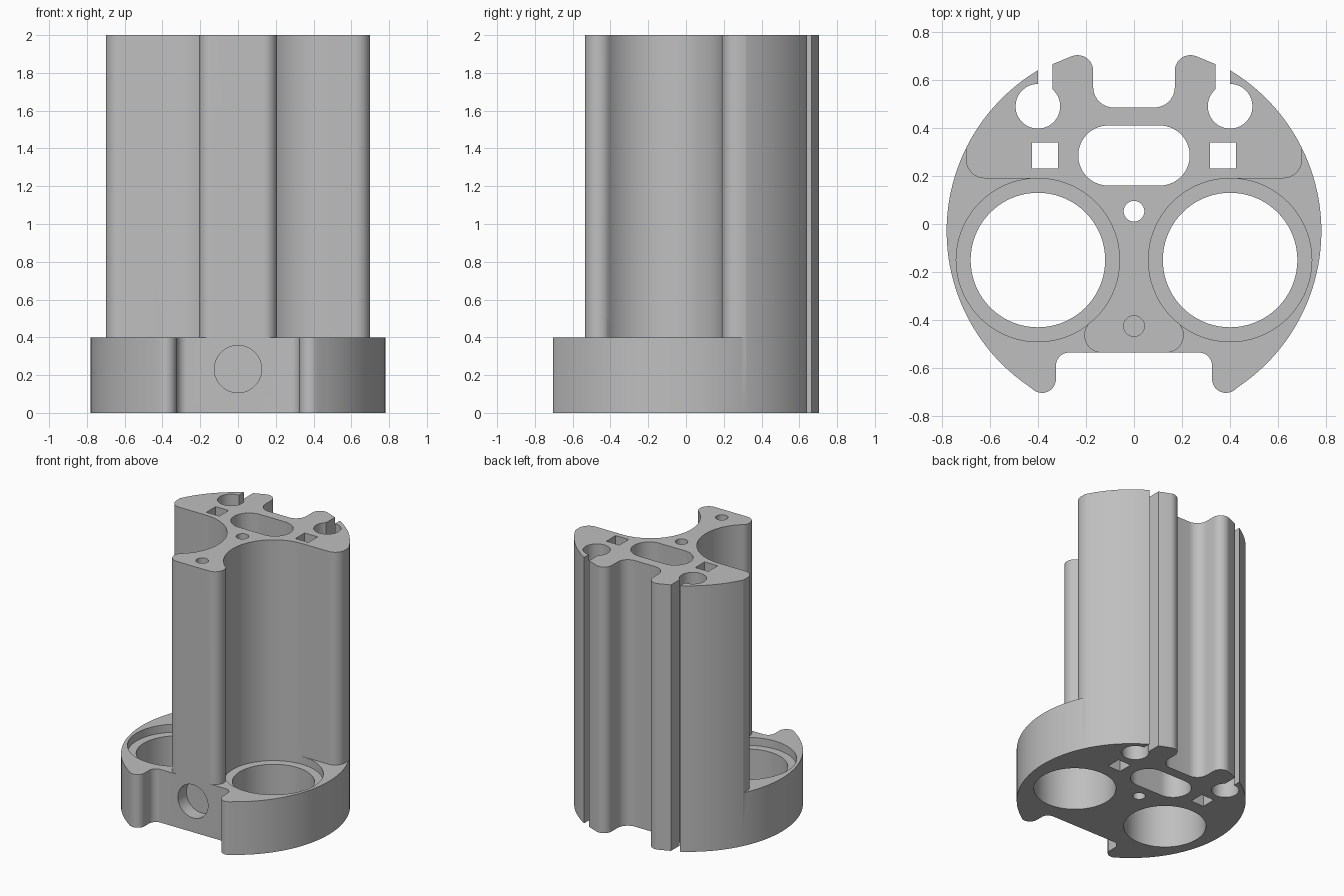
import bpy, bmesh
from math import sin, cos, tan, radians
from mathutils import Vector, Matrix

if "Cube" in bpy.data.objects:
    bpy.data.objects.remove(bpy.data.objects["Cube"], do_unlink=True)

HEIGHT, BASE = 2.0, 0.4
WELL = (0.4, -0.15)

grey = bpy.data.materials.new("plain grey")
grey.use_nodes = True
grey.diffuse_color = (0.52, 0.52, 0.52, 1)
grey.node_tree.nodes["Principled BSDF"].inputs["Base Color"].default_value = (0.52, 0.52, 0.52, 1)


def arc(centre, r, start, end, step=5):
    n = max(2, round(abs(end - start) / step))
    angles = [radians(start + (end - start) * i / n) for i in range(n + 1)]
    return [(centre[0] + r * cos(a), centre[1] + r * sin(a)) for a in angles]


def fillet(before, corner, after, r, n=10):
    """Points of a rounded corner between two straight edges."""
    c = Vector(corner)
    u, v = (Vector(before) - c).normalized(), (Vector(after) - c).normalized()
    half = u.angle(v) / 2
    centre = c + (u + v).normalized() * (r / sin(half))
    a = c + u * (r / tan(half)) - centre
    b = c + v * (r / tan(half)) - centre
    turn = a.angle_signed(b)
    return [tuple(centre + Matrix.Rotation(-turn * i / n, 2) @ a) for i in range(n + 1)]


def circle(centre, r):
    return arc(centre, r, 0, 360)[:-1]


def mirrored(points):
    return [(-x, y) for x, y in reversed(points)]


def prism(name, outline, low, high):
    bm = bmesh.new()
    face = bm.faces.new([bm.verts.new((x, y, low)) for x, y in outline])
    top = bmesh.ops.extrude_face_region(bm, geom=[face])["geom"]
    bmesh.ops.translate(bm, vec=(0, 0, high - low),
                        verts=[g for g in top if isinstance(g, bmesh.types.BMVert)])
    bmesh.ops.recalc_face_normals(bm, faces=bm.faces)
    mesh = bpy.data.meshes.new(name)
    bm.to_mesh(mesh)
    bm.free()
    obj = bpy.data.objects.new(name, mesh)
    bpy.context.collection.objects.link(obj)
    mesh.materials.append(grey)
    return obj


def cut(body, cutter):
    cutter.hide_render = True
    mod = body.modifiers.new("cut", "BOOLEAN")
    mod.operation, mod.solver, mod.object = "DIFFERENCE", "EXACT", cutter
    bpy.context.view_layer.objects.active = body
    bpy.ops.object.modifier_apply(modifier=mod.name)
    bpy.data.objects.remove(cutter, do_unlink=True)


# Right half of the outline: front notch, foot, round side, slotted hole, rear lug
half = fillet((0, -0.535), (0.325, -0.535), (0.325, -0.645), 0.055)
half += arc((0.383, -0.645), 0.058, 180, 302, 10)
half += arc((0, -0.03), 0.78, -58, 59.2, 2.5)[1:]
half += arc((0.4, 0.49), 0.093, 90, -230, 8)
half += [(0.34, 0.665)]
half += fillet((0.34, 0.665), (0.17, 0.735), (0.17, 0.485), 0.065)
half += fillet((0.17, 0.7), (0.17, 0.485), (0, 0.485), 0.085)
body = prism("holder_body", half + mirrored(half), 0, HEIGHT)

# Space above the base on each side, leaving the tall tower
side = arc((0.135, -0.463), 0.072, -90, 50)
side += arc(WELL, 0.34, 230, 90)
side += fillet((0.4, 0.19), (0.7, 0.19), (0.7, 0.32), 0.08)
side += [(0.7, 0.32), (1, 0.32), (1, -1), (0.135, -1)]
# Front strip between the feet is already open, so two side cutters are enough
cut(body, prism("side_space", side, BASE, HEIGHT + 0.1))
cut(body, prism("side_space", mirrored(side), BASE, HEIGHT + 0.1))

# Wells with a stepped rim, and square holes
for s in (1, -1):
    def flip(points):
        return points if s == 1 else mirrored(points)
    cut(body, prism("rim_step", flip(circle(WELL, 0.34)), BASE - 0.06, BASE + 0.1))
    cut(body, prism("well", flip(circle(WELL, 0.28)), -0.1, BASE + 0.1))
    square = [(0.316, 0.23), (0.424, 0.23), (0.424, 0.34), (0.316, 0.34)]
    cut(body, prism("square_hole", flip(square), -0.1, HEIGHT + 0.1))

# Centre slot, through hole and blind screw hole
slot = arc((0.107, 0.285), 0.125, -90, 90)
cut(body, prism("slot", slot + mirrored(slot), -0.1, HEIGHT + 0.1))
cut(body, prism("through_hole", circle((0, 0.053), 0.043), -0.1, HEIGHT + 0.1))
cut(body, prism("screw_hole", circle((0, -0.425), 0.043), HEIGHT - 0.5, HEIGHT + 0.1))

# Round recess in the front face
recess = prism("front_recess", circle((0, 0), 0.125), 0, 0.3)
recess.data.transform(Matrix.Translation((0, -0.435, 0.232)) @ Matrix.Rotation(radians(90), 4, "X"))
cut(body, recess)

# Smooth curved walls, sharp edges kept
bpy.ops.object.select_all(action="DESELECT")
body.select_set(True)
bpy.context.view_layer.objects.active = body
bpy.ops.object.shade_smooth_by_angle(angle=radians(30))
